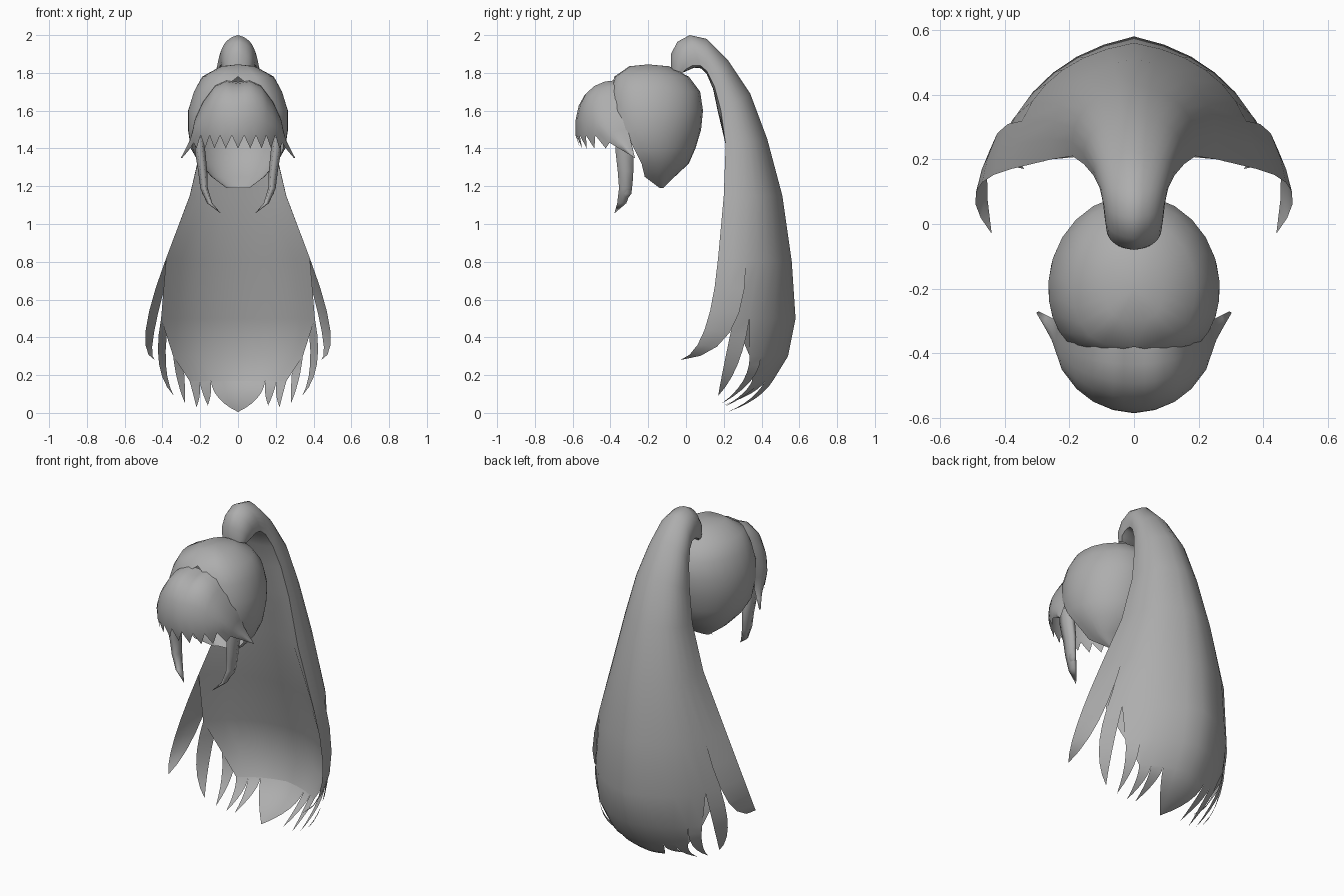
import bpy
import bmesh
from math import sin, cos, radians, pi
from mathutils import Vector

if "Cube" in bpy.data.objects:
    bpy.data.objects.remove(bpy.data.objects["Cube"], do_unlink=True)

hair = bpy.data.materials.new("grey_hair")
hair.use_nodes = True
GREY = (0.42, 0.42, 0.42, 1)
hair.diffuse_color = GREY
shader = next(n for n in hair.node_tree.nodes if n.type == "BSDF_PRINCIPLED")
shader.inputs["Base Color"].default_value = GREY
shader.inputs["Roughness"].default_value = 0.7


def bezier(a, b, c, t):
    return a * (1 - t) ** 2 + b * 2 * t * (1 - t) + c * t * t


def build(name, grids):
    """Weld grids of points into one smooth half and mirror it across x."""
    bm = bmesh.new()
    for rows in grids:
        verts = [[bm.verts.new(p) for p in row] for row in rows]
        for r0, r1 in zip(verts, verts[1:]):
            for i in range(len(r0) - 1):
                bm.faces.new((r0[i], r0[i + 1], r1[i + 1], r1[i]))
    bmesh.ops.remove_doubles(bm, verts=bm.verts, dist=0.0005)
    bmesh.ops.recalc_face_normals(bm, faces=bm.faces)
    for f in bm.faces:
        f.smooth = True
    mesh = bpy.data.meshes.new(name)
    bm.to_mesh(mesh)
    bm.free()
    mesh.materials.append(hair)
    obj = bpy.data.objects.new(name, mesh)
    bpy.context.collection.objects.link(obj)
    mirror = obj.modifiers.new("Mirror", "MIRROR")
    mirror.merge_threshold = 0.001
    return obj


# Scalp cap: horseshoe rings (z, centre y, half width, back, front, sweep)
cap_rings = [
    (1.845, -0.2, 0, 0, 0, 180),
    (1.835, -0.2, 0.09, 0.11, 0.1, 180),
    (1.78, -0.2, 0.19, 0.215, 0.18, 180),
    (1.70, -0.2, 0.235, 0.275, 0.205, 165),
    (1.60, -0.2, 0.265, 0.29, 0.22, 142),
    (1.50, -0.2, 0.265, 0.28, 0.22, 125),
    (1.40, -0.2, 0.25, 0.25, 0.2, 112),
    (1.32, -0.18, 0.205, 0.195, 0.2, 106),
    (1.25, -0.15, 0.14, 0.09, 0.2, 110),
    (1.19, -0.13, 0.06, 0.01, 0.1, 95),
]


def cap_ring(z, yc, w, back, front, sweep, n=10):
    row = []
    for i in range(n + 1):
        t = radians(sweep * i / n)
        depth, square = (back, 1) if cos(t) > 0 else (front, 0.6)
        row.append(Vector((w * sin(t) ** square, yc + depth * cos(t), z)))
    return row


build("scalp_cap", [[cap_ring(*r) for r in cap_rings]])

# Fringe: columns swept from the rear edge over the brow to a toothed hem
rear_edge = [(0, -0.36, 1.752), (0.06, -0.36, 1.762), (0.12, -0.355, 1.735),
             (0.185, -0.345, 1.65), (0.23, -0.32, 1.55), (0.245, -0.295, 1.45),
             (0.295, -0.27, 1.35)]
hem_edge = [(0, -0.585), (0.065, -0.575), (0.125, -0.55), (0.175, -0.51),
            (0.22, -0.45), (0.25, -0.36), (0.295, -0.27)]
columns = []
for k in range(13):
    i, f = min(k // 2, 5), (k / 2 - min(k // 2, 5))
    top = Vector(rear_edge[i]).lerp(Vector(rear_edge[i + 1]), f)
    hx, hy = Vector(hem_edge[i]).lerp(Vector(hem_edge[i + 1]), f)
    hem_z = 1.47 if k < 9 else 1.43 - 0.08 * (k - 9) / 3
    hem = Vector((hx, hy, hem_z))
    ctrl = Vector((hx * 1.05, hy * 1.03, top.z if k < 12 else hem_z))
    col = [bezier(top, ctrl, hem, j / 6) for j in range(7)]
    tooth = Vector((0, 0.025, -0.07)) if k % 2 == 0 and k < 10 else Vector()
    col.append(hem + tooth)
    columns.append(col)
build("fringe", [columns])


# Side locks: flattened tapering strands with a small split tip
def strand(path, sizes, n=6):
    return [[Vector((x + s * 0.5 * cos(2 * pi * i / n), y + s * sin(2 * pi * i / n), z))
             for i in range(n + 1)] for (x, y, z), s in zip(path, sizes)]


lock_path = [(0.205, -0.335, 1.46), (0.2, -0.325, 1.38), (0.187, -0.32, 1.28),
             (0.18, -0.32, 1.19), (0.15, -0.34, 1.11), (0.09, -0.38, 1.055)]
split_path = [(0.185, -0.31, 1.25), (0.175, -0.315, 1.16), (0.13, -0.35, 1.085)]
build("side_locks", [strand(lock_path, (0.045, 0.055, 0.048, 0.04, 0.028, 0)),
                     strand(split_path, (0.035, 0.03, 0))])

# Ponytail: sections from the back spine to the front edge
# (spine y, spine z, edge x, edge y, edge z, fullness)
tail_rows = [
    (-0.08, 1.82, 0.07, -0.02, 1.80, 1.2),
    (-0.08, 1.90, 0.085, 0.0, 1.82, 1.1),
    (-0.045, 1.965, 0.09, 0.035, 1.84, 1.1),
    (0.02, 2.0, 0.095, 0.075, 1.84, 1.1),
    (0.11, 1.98, 0.105, 0.11, 1.81, 1.1),
    (0.22, 1.87, 0.125, 0.15, 1.73, 1.1),
    (0.34, 1.69, 0.155, 0.185, 1.60, 1.1),
    (0.43, 1.45, 0.19, 0.21, 1.42, 1.1),
    (0.51, 1.15, 0.255, 0.2, 1.15, 1.08),
    (0.56, 0.80, 0.38, 0.17, 0.82, 0.93),
    (0.58, 0.50, 0.46, 0.05, 0.50, 0.86),
    (0.54, 0.30, 0.44, 0.1, 0.30, 0.83),
    (0.46, 0.17, 0.38, 0.12, 0.17, 0.85),
]


def section(sy, sz, ex, ey, ez, full, n=8):
    spine, edge = Vector((0, sy, sz)), Vector((ex, ey, ez))
    ctrl = spine.lerp(edge, 0.15)
    ctrl.x = ex * full
    return [bezier(spine, ctrl, edge, i / n) for i in range(n + 1)]


tail = [section(*r) for r in tail_rows]

# Inner wall: closes the tail between its front edges, sinking to the back
# near the hem (outer column it meets, depth of its middle from that column)
wall_rows = [(8, 0)] + [(8, -0.1)] * 6 + [(8, 0.0), (8, 0.2), (8, 0.45),
                                          (6, 0.6), (5, 0.75), (4, 1)]
wall = []
for row, (last, depth) in zip(tail, wall_rows):
    edge = row[last]
    middle = edge.lerp(row[0], depth)
    middle.x = 0
    ctrl = middle.copy()
    ctrl.x = edge.x * 0.6
    wall.append([bezier(middle, ctrl, edge, i / 4) for i in range(5)])
wall[-1] = tail[-1][:5]


def blade(row, first, last, tip, reach, n=6):
    """Continue some columns along their own direction into one point."""
    starts = tail[row][first:last + 1]
    before = tail[row - 1][first:last + 1]
    return [[bezier(p, p + (p - q) * reach, Vector(tip), j / n)
             for p, q in zip(starts, before)] for j in range(n + 1)]


build("ponytail", [
    tail[:10],
    [r[:7] for r in tail[9:11]],
    [r[:6] for r in tail[10:12]],
    [r[:5] for r in tail[11:13]],
    blade(9, 6, 8, (0.44, -0.03, 0.28), 1.5),
    blade(10, 5, 6, (0.34, 0.17, 0.09), 0.9),
    blade(11, 4, 5, (0.28, 0.19, 0.05), 0.7),
    blade(12, 3, 4, (0.22, 0.2, 0.03), 0.5),
    blade(12, 2, 3, (0.16, 0.2, 0.04), 0.5),
    blade(12, 0, 2, (0, 0.22, 0.005), 0.8),
])
build("ponytail_inner_wall", [wall])
